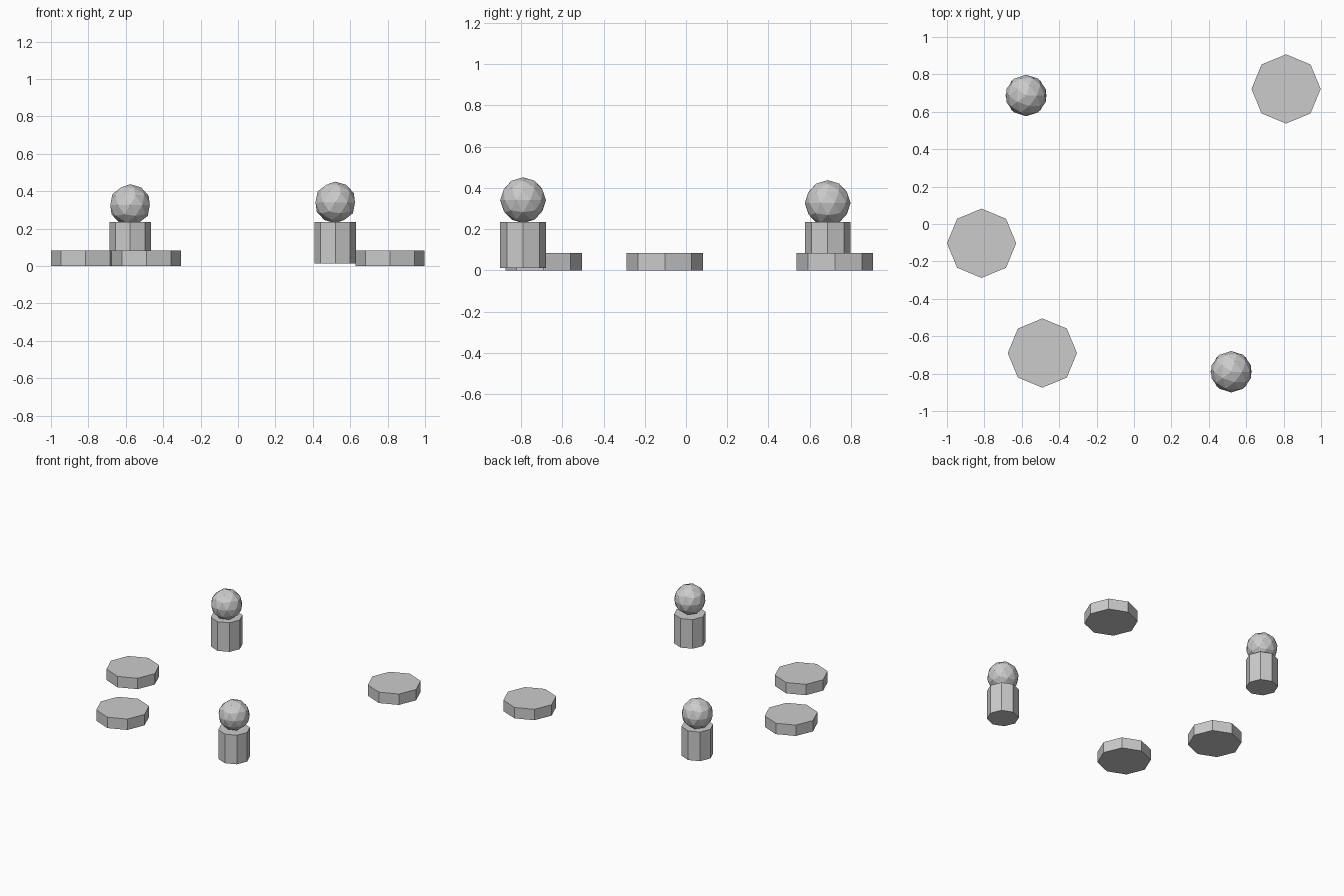
import bpy

if "Cube" in bpy.data.objects:
    bpy.data.objects.remove(bpy.data.objects["Cube"])


def prism(name, x, y, radius, z0, z1):
    # flat-shaded eight-sided cylinder with a corner facing +x
    bpy.ops.mesh.primitive_cylinder_add(vertices=8, radius=radius, depth=z1 - z0,
                                        location=(x, y, (z0 + z1) / 2))
    bpy.context.object.name = name


def ball(name, x, y, z, radius):
    bpy.ops.mesh.primitive_ico_sphere_add(subdivisions=2, radius=radius, location=(x, y, z))
    bpy.context.object.name = name


# low octagonal discs
for i, (x, y) in enumerate([(0.813, 0.722), (-0.815, -0.103), (-0.49, -0.69)], 1):
    prism(f"disc_{i}", x, y, 0.185, 0.0, 0.083)

# posts, each topped by a faceted ball
for i, (x, y, z) in enumerate([(-0.577, 0.687, 0.326), (0.52, -0.79, 0.34)], 1):
    prism(f"post_{i}", x, y, 0.111, 0.012, 0.234)
    ball(f"post_ball_{i}", x, y, z, 0.111)
